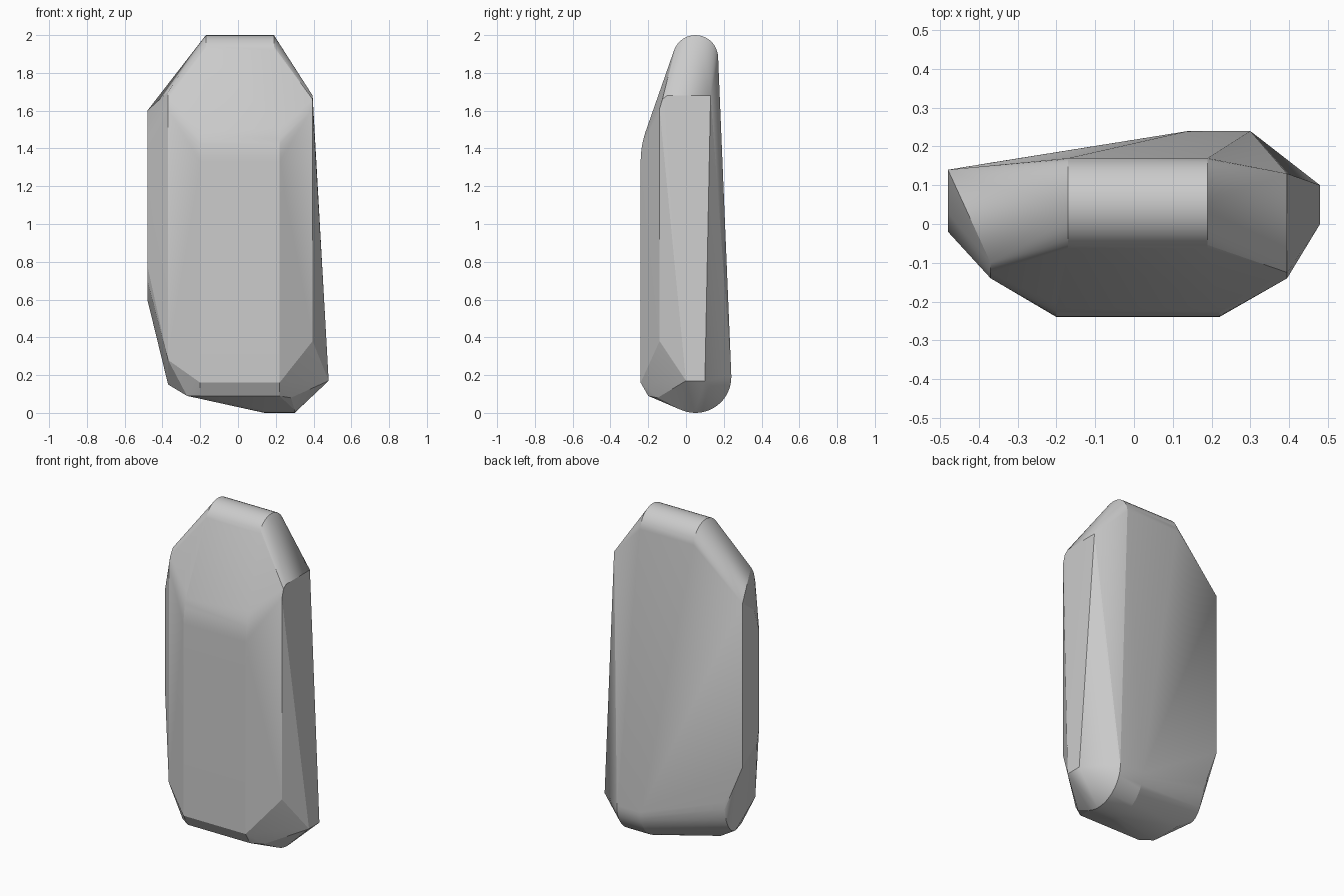
import bpy, bmesh, math

if "Cube" in bpy.data.objects:
    bpy.data.objects.remove(bpy.data.objects["Cube"])


def arc(x0, x1, cy, cz, ry, rz, a0, a1, steps=16):
    """Rounded edge: an arc in the YZ plane, repeated at two x positions."""
    pts = []
    for i in range(steps + 1):
        a = math.radians(a0 + (a1 - a0) * i / steps)
        for x in (x0, x1):
            pts.append((x, cy + ry * math.cos(a), cz + rz * math.sin(a)))
    return pts


points = []
# rounded top ridge
points += arc(-0.17, 0.19, 0.05, 1.88, 0.12, 0.12, 3, 160)
# soft bend from front face to the sloped upper face
points += arc(-0.20, 0.22, 0.26, 1.33, 0.50, 0.50, 180, 159, 6)
# rounded bottom keel, low towards the right
points += arc(0.14, 0.30, 0.05, 0.19, 0.19, 0.19, -113, 2, 16)
# rounded lower left corner
points += arc(-0.37, -0.37, 0.05, 0.36, 0.108, 0.21, -90, 0, 8)
# front face lower edge and chamfer
points += [(-0.20, -0.24, 0.16), (0.22, -0.24, 0.16),
           (-0.20, -0.20, 0.09), (0.22, -0.20, 0.09),
           (-0.27, -0.15, 0.09), (0.28, -0.15, 0.08), (-0.27, 0.05, 0.09)]
# right side facets
points += [(0.395, -0.14, 0.38), (0.395, -0.14, 1.61), (0.395, -0.125, 1.66),
           (0.395, -0.10, 1.68), (0.395, 0.13, 1.68),
           (0.48, 0.10, 0.17), (0.48, 0.0, 0.17)]
# left side facets
points += [(-0.37, -0.14, 0.28), (-0.37, -0.14, 1.60), (-0.37, -0.125, 1.66),
           (-0.37, -0.10, 1.70), (-0.48, 0.14, 1.60), (-0.48, 0.14, 0.60),
           (-0.48, -0.02, 0.78), (-0.48, 0.0, 0.70), (-0.48, -0.02, 1.38),
           (-0.48, 0.03, 1.52)]

# faceted stone body as the convex skin of those edges
bm = bmesh.new()
for p in points:
    bm.verts.new(p)
bmesh.ops.remove_doubles(bm, verts=bm.verts, dist=0.001)
bmesh.ops.convex_hull(bm, input=bm.verts)
loose = [v for v in bm.verts if not v.link_faces]
bmesh.ops.delete(bm, geom=loose, context='VERTS')
bmesh.ops.dissolve_limit(bm, angle_limit=math.radians(0.5),
                         verts=bm.verts, edges=bm.edges)
bmesh.ops.recalc_face_normals(bm, faces=bm.faces)
mesh = bpy.data.meshes.new("stone_slab")
bm.to_mesh(mesh)
bm.free()

slab = bpy.data.objects.new("stone_slab", mesh)
bpy.context.collection.objects.link(slab)
bpy.context.view_layer.objects.active = slab
slab.select_set(True)
bpy.ops.object.shade_smooth_by_angle(angle=math.radians(14))
